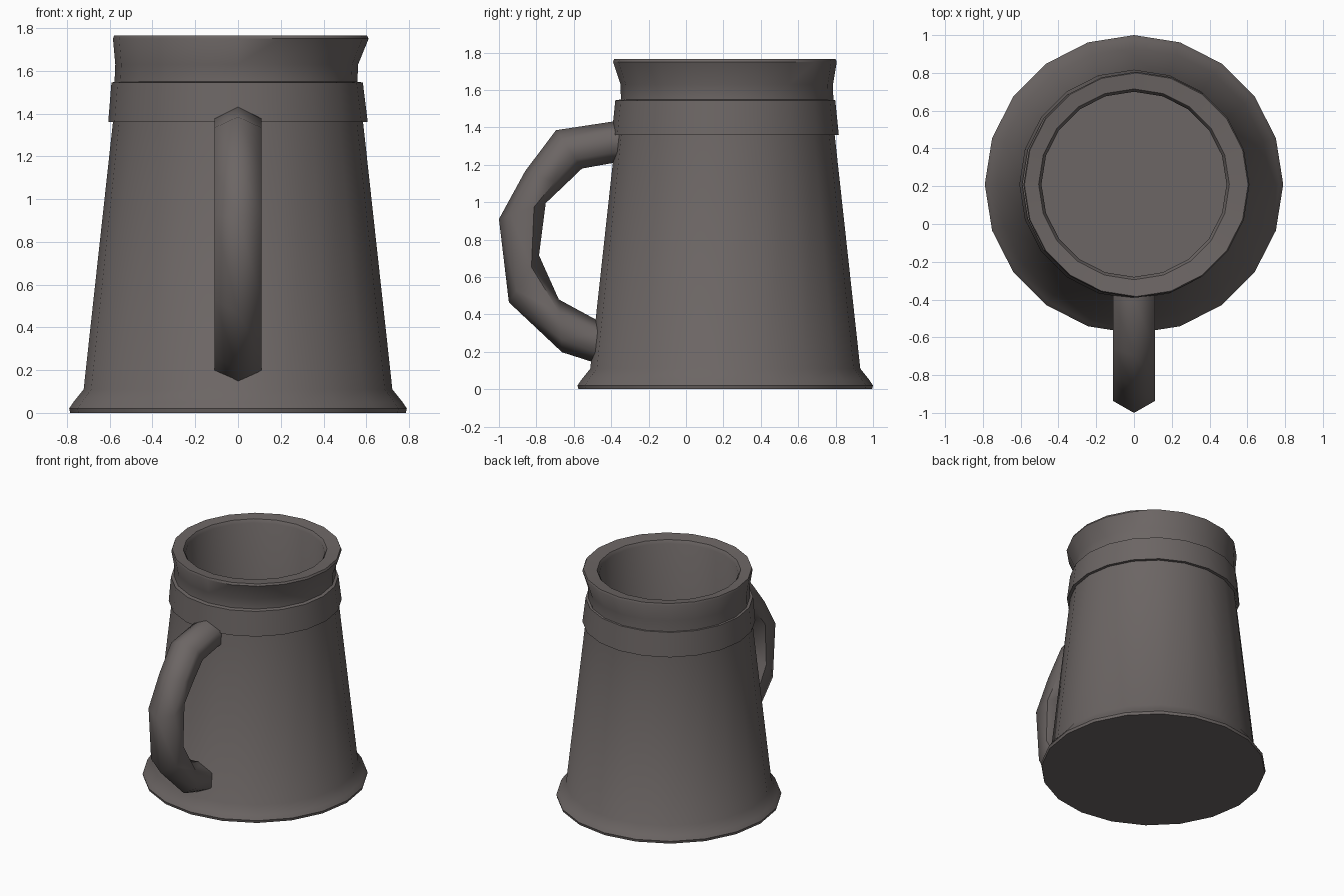
import bpy, bmesh, math

if "Cube" in bpy.data.objects:
    bpy.data.objects.remove(bpy.data.objects["Cube"])

SIDES = 20
CY = 0.21  # the mug axis sits behind the origin to leave room for the handle

pewter = bpy.data.materials.new("dark warm grey")
pewter.diffuse_color = (0.15, 0.132, 0.128, 1)
pewter.use_nodes = True
pewter.node_tree.nodes["Principled BSDF"].inputs["Base Color"].default_value = pewter.diffuse_color


def loft(name, rings, cap, angle=40):
    """Skin a list of equal-length point rings into one mesh."""
    bm = bmesh.new()
    loops = [[bm.verts.new(p) for p in ring] for ring in rings]
    n = len(loops[0])
    for a, b in zip(loops, loops[1:]):
        for i in range(n):
            j = (i + 1) % n
            bm.faces.new((a[i], a[j], b[j], b[i]))
    if cap:
        bm.faces.new(loops[0][::-1])
        bm.faces.new(loops[-1])
    bmesh.ops.recalc_face_normals(bm, faces=bm.faces)
    me = bpy.data.meshes.new(name)
    bm.to_mesh(me)
    bm.free()
    me.materials.append(pewter)
    ob = bpy.data.objects.new(name, me)
    bpy.context.collection.objects.link(ob)
    bpy.ops.object.select_all(action='DESELECT')
    ob.select_set(True)
    bpy.context.view_layer.objects.active = ob
    bpy.ops.object.shade_smooth_by_angle(angle=math.radians(angle))
    return ob


def circle(r, z, dx=0.0, dy=0.0):
    return [(dx + r * math.cos(2 * math.pi * i / SIDES),
             CY + dy + r * math.sin(2 * math.pi * i / SIDES), z)
            for i in range(SIDES)]


# Tankard: foot, tapered wall, uneven flared neck, rim, hollow inside
loft("tankard_body", [circle(*p) for p in [
    (0.785, 0.0), (0.79, 0.02), (0.77, 0.05), (0.722, 0.11),
    (0.585, 1.36), (0.568, 1.54, -0.01, 0.01),
    (0.568, 1.63, -0.006, 0.008), (0.598, 1.75, 0.013, -0.002),
    (0.592, 1.765, 0.012, -0.002), (0.505, 1.755), (0.49, 1.73), (0.49, 0.12),
]], cap=True)

# Raised band below the neck
loft("neck_band", [circle(*p) for p in [
    (0.57, 1.36), (0.607, 1.36), (0.588, 1.545, -0.004, 0.0),
    (0.56, 1.55, -0.008, 0.006),
]], cap=False)

# Handle: outer and inner (y, z) points of each six-sided section
sections = [
    ((-0.34, 1.435), (-0.34, 1.21)), ((-0.40, 1.43), (-0.39, 1.21)),
    ((-0.695, 1.385), (-0.556, 1.18)), ((-0.86, 1.166), (-0.65, 1.09)),
    ((-1.0, 0.91), (-0.75, 0.995)), ((-0.947, 0.465), (-0.786, 0.716)),
    ((-0.663, 0.198), (-0.68, 0.48)), ((-0.45, 0.13), (-0.45, 0.355)),
]
rings = []
for (yo, zo), (yi, zi) in sections:
    ring = []
    for x, t in ((0, 0), (0.11, 0.25), (0.11, 0.75), (0, 1), (-0.11, 0.75), (-0.11, 0.25)):
        ring.append((x, yo + (yi - yo) * t, zo + (zi - zo) * t))
    rings.append(ring)
loft("handle", rings, cap=True, angle=65)
